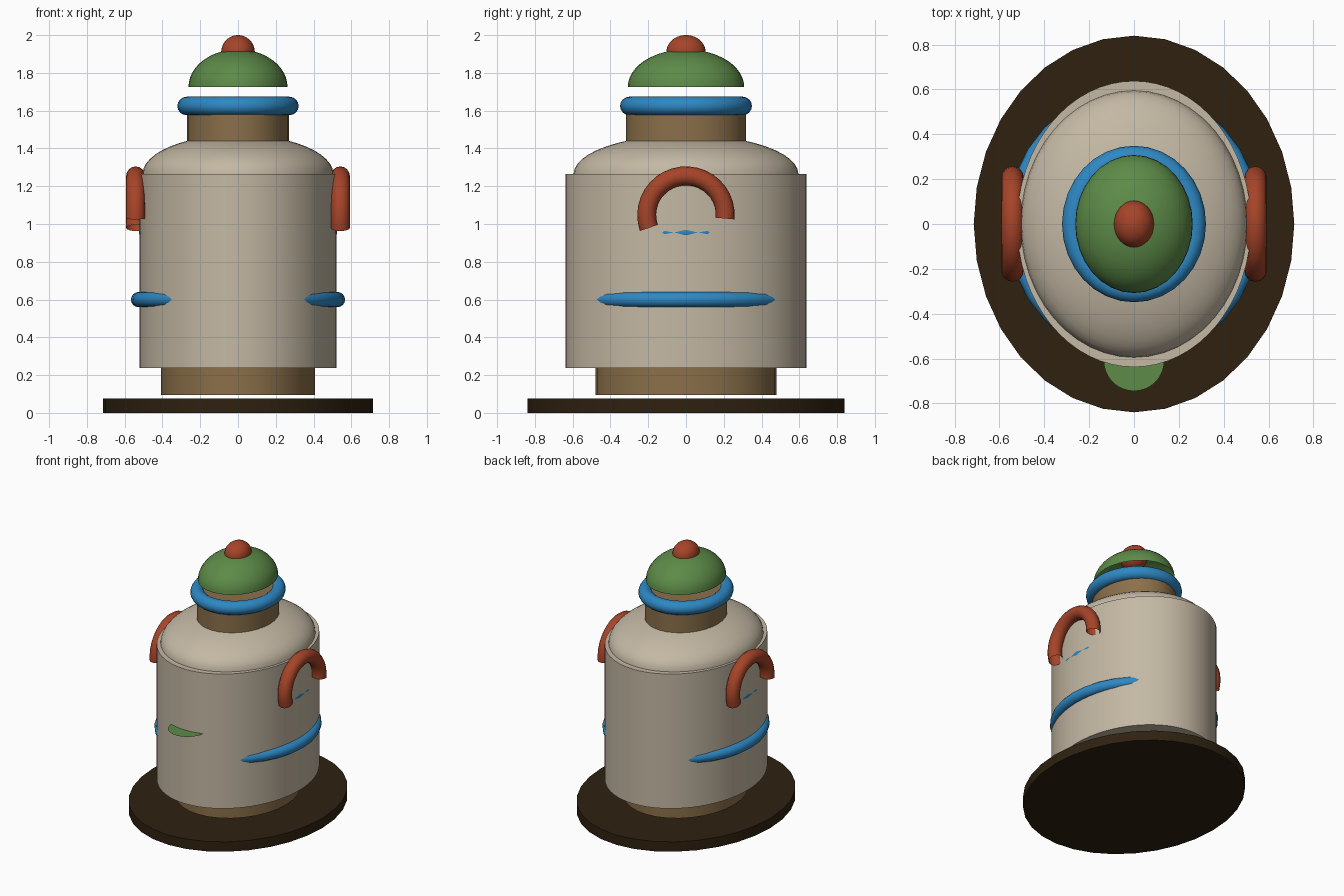
import bpy, bmesh, math

if "Cube" in bpy.data.objects:
    bpy.data.objects.remove(bpy.data.objects["Cube"])


def material(name, r, g, b):
    lin = lambda c: ((c / 255 + 0.055) / 1.055) ** 2.4
    m = bpy.data.materials.new(name)
    m.diffuse_color = (lin(r), lin(g), lin(b), 1)
    m.use_nodes = True
    m.node_tree.nodes["Principled BSDF"].inputs["Base Color"].default_value = m.diffuse_color
    return m


CREAM = material("cream", 196, 184, 164)
TAN = material("tan", 139, 112, 74)
DARK = material("dark_brown", 46, 33, 16)
BLUE = material("blue", 46, 136, 196)
GREEN = material("green", 93, 139, 72)
RED = material("red", 166, 68, 40)


def finish(name, bm, mat):
    bmesh.ops.recalc_face_normals(bm, faces=bm.faces)
    mesh = bpy.data.meshes.new(name)
    bm.to_mesh(mesh)
    bm.free()
    mesh.materials.append(mat)
    ob = bpy.data.objects.new(name, mesh)
    bpy.context.collection.objects.link(ob)
    bpy.ops.object.select_all(action='DESELECT')
    ob.select_set(True)
    bpy.context.view_layer.objects.active = ob
    bpy.ops.object.shade_smooth_by_angle(angle=math.radians(35))
    return ob


def oval_drum(name, mat, rx, ry, z0, z1, segs):
    """Closed oval cylinder."""
    bm = bmesh.new()
    bmesh.ops.create_cone(bm, cap_ends=True, segments=segs, radius1=1, radius2=1, depth=1)
    for v in bm.verts:
        v.co = (v.co.x * rx, v.co.y * ry, z0 + (v.co.z + 0.5) * (z1 - z0))
    return finish(name, bm, mat)


def ellipsoid(name, mat, rx, ry, rz, z, half=False, segs=32):
    """Oval ball, or its open upper half."""
    bm = bmesh.new()
    bmesh.ops.create_uvsphere(bm, u_segments=segs, v_segments=24, radius=1)
    if half:
        low = [v for v in bm.verts if v.co.z < -0.001]
        bmesh.ops.delete(bm, geom=low, context='VERTS')
    for v in bm.verts:
        v.co = (v.co.x * rx, v.co.y * ry, z + v.co.z * rz)
    return finish(name, bm, mat)


def tube(name, mat, point, minor, start=0.0, sweep=360.0, segs=32, sides=16):
    """Round tube swept along an arc; point(angle, out, up) places each vertex."""
    bm = bmesh.new()
    closed = sweep >= 360
    rings = []
    for i in range(segs if closed else segs + 1):
        a = math.radians(start + sweep * i / segs)
        rings.append([bm.verts.new(point(a, minor * math.cos(2 * math.pi * j / sides),
                                         minor * math.sin(2 * math.pi * j / sides)))
                      for j in range(sides)])
    for i in range(segs):
        p, q = rings[i], rings[(i + 1) % len(rings)]
        for j in range(sides):
            k = (j + 1) % sides
            bm.faces.new((p[j], q[j], q[k], p[k]))
    return finish(name, bm, mat)


def oval_ring(name, mat, rx, ry, minor, z):
    """Horizontal oval ring; rx and ry are the tube centre line."""
    return tube(name, mat, lambda a, o, u: ((rx + o) * math.cos(a),
                                            (ry + o) * math.sin(a), z + u), minor)


# Base plate, foot and main body
oval_drum("base_plate", DARK, 0.715, 0.84, 0.0, 0.075, 32)
oval_drum("foot", TAN, 0.408, 0.48, 0.095, 0.245, 32)
oval_drum("body", CREAM, 0.522, 0.638, 0.237, 1.265, 64)

# Shoulder and neck
ellipsoid("shoulder", CREAM, 0.505, 0.595, 0.207, 1.265, half=True, segs=48)
oval_drum("neck", TAN, 0.27, 0.317, 1.40, 1.655, 32)

# Rings around neck and body
oval_ring("neck_ring", BLUE, 0.272, 0.30, 0.049, 1.625)
oval_ring("waist_ring", BLUE, 0.527, 0.565, 0.04, 0.60)
oval_ring("upper_ring", BLUE, 0.49, 0.552, 0.035, 0.955)

# Lid with knob
ellipsoid("lid", GREEN, 0.262, 0.308, 0.198, 1.726, half=True)
ellipsoid("knob", RED, 0.089, 0.104, 0.09, 1.91)

# Side handles: open arches, one end longer, turned half a circle apart
for side, label in ((1, "right"), (-1, "left")):
    tube("handle_" + label, RED,
         lambda a, o, u, s=side: (s * (0.542 + u), s * (0.208 + o) * math.cos(a),
                                  1.047 + (0.208 + o) * math.sin(a)),
         0.05, start=-5, sweep=204, segs=20)

# Thin round ledge on the front
bm = bmesh.new()
bmesh.ops.create_circle(bm, cap_ends=True, segments=32, radius=0.135)
bmesh.ops.translate(bm, verts=bm.verts, vec=(0, -0.61, 0.80))
finish("front_ledge", bm, GREEN)
